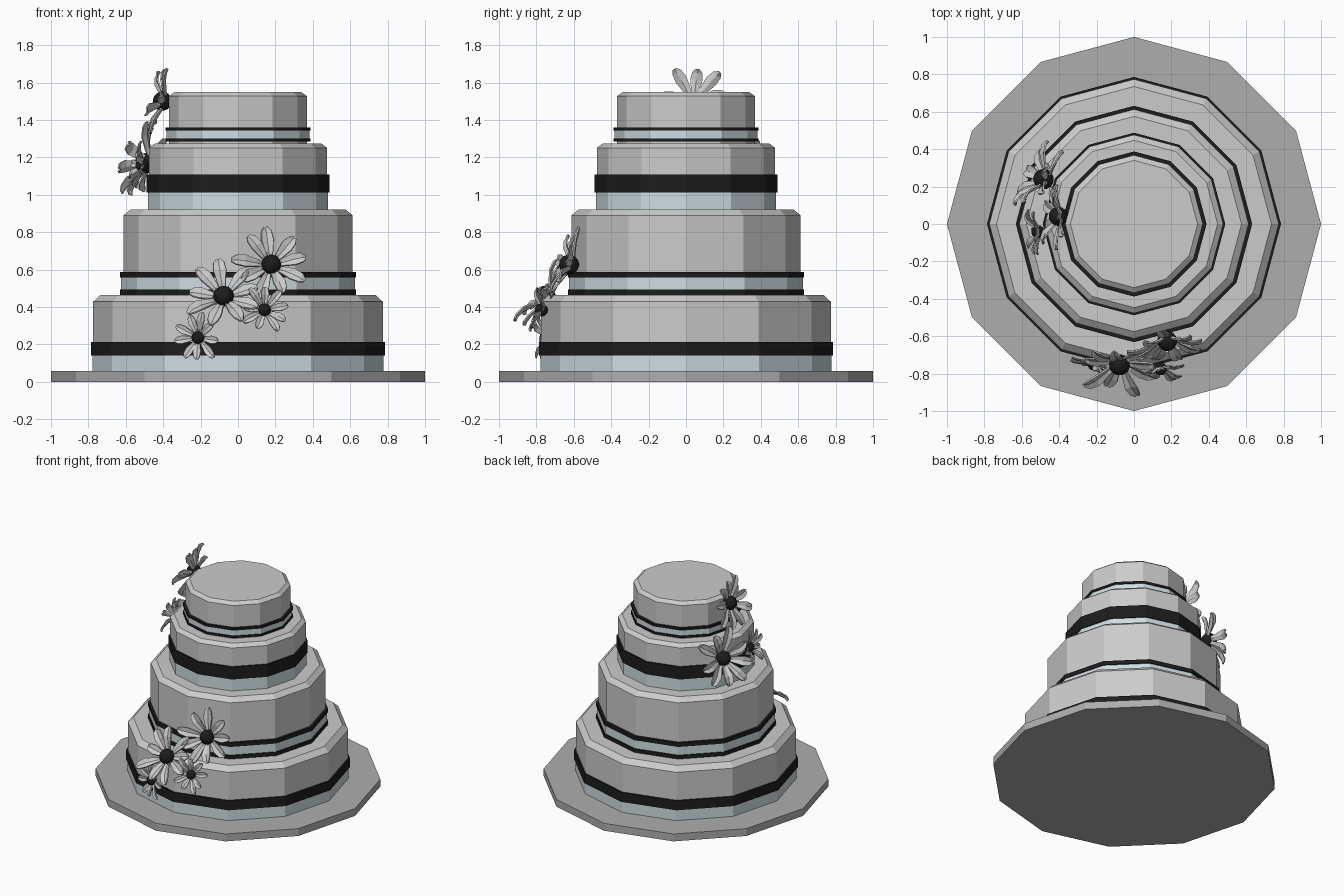
import bpy, bmesh, math, random
from mathutils import Vector, Matrix

if "Cube" in bpy.data.objects:
    bpy.data.objects.remove(bpy.data.objects["Cube"])

random.seed(4)
SIDES = 12


def material(name, rgb):
    m = bpy.data.materials.new(name)
    m.diffuse_color = (*rgb, 1)
    m.use_nodes = True
    m.node_tree.nodes["Principled BSDF"].inputs["Base Color"].default_value = m.diffuse_color
    return m


BLACK = material("black", (0.012, 0.012, 0.012))
BLUE = material("pale_blue", (0.62, 0.72, 0.75))
BOARD = material("board_grey", (0.42, 0.42, 0.42))


def finish(bm, name, mat=None):
    bmesh.ops.recalc_face_normals(bm, faces=bm.faces)
    me = bpy.data.meshes.new(name)
    bm.to_mesh(me)
    bm.free()
    ob = bpy.data.objects.new(name, me)
    bpy.context.collection.objects.link(ob)
    if mat:
        me.materials.append(mat)
    return ob


def lathe(name, profile, mat=None, ring=False):
    """Twelve-sided turned shape: capped solid, or a closed ring."""
    bm = bmesh.new()
    loops = []
    for r, z in profile:
        loops.append([bm.verts.new((r * math.cos(math.tau * k / SIDES),
                                    r * math.sin(math.tau * k / SIDES), z))
                      for k in range(SIDES)])
    pairs = list(zip(loops, loops[1:]))
    if ring:
        pairs.append((loops[-1], loops[0]))
    else:
        bm.faces.new(loops[0])
        bm.faces.new(loops[-1])
    for a, b in pairs:
        for k in range(SIDES):
            j = (k + 1) % SIDES
            bm.faces.new((a[k], a[j], b[j], b[k]))
    return finish(bm, name, mat)


def band(name, r_in, r_out, z0, z1, mat):
    lathe(name, [(r_in, z0), (r_out, z0), (r_out, z1), (r_in, z1)], mat, ring=True)


# Board
lathe("cake_board", [(1, 0), (1, 0.057)], BOARD)

# Tiers: radius, bottom, shoulder, top, top radius
tiers = [(0.774, 0.057, 0.428, 0.464, 0.735), (0.613, 0.464, 0.89, 0.92, 0.575),
         (0.477, 0.92, 1.25, 1.273, 0.447), (0.368, 1.273, 1.527, 1.548, 0.34)]
for i, (r, z0, z1, z2, rt) in enumerate(tiers):
    lathe(f"tier_{i + 1}", [(r, z0), (r, z1), (rt, z2)])

# Ribbons: tier index, bottom, top, how far it stands out, material
ribbons = [(0, 0.057, 0.14, 0.004, BLUE), (0, 0.14, 0.213, 0.012, BLACK),
           (1, 0.464, 0.492, 0.019, BLACK), (1, 0.492, 0.558, 0.012, BLUE),
           (1, 0.558, 0.588, 0.019, BLACK),
           (2, 0.92, 1.012, 0.004, BLUE), (2, 1.012, 1.108, 0.011, BLACK),
           (3, 1.285, 1.30, 0.02, BLACK), (3, 1.30, 1.343, 0.013, BLUE),
           (3, 1.343, 1.36, 0.02, BLACK)]
for i, z0, z1, out, mat in ribbons:
    r = tiers[i][0]
    band(f"tier_{i + 1}_ribbon", r - 0.01, r + out, z0, z1, mat)


def flower(name, centre, normal, size, turn):
    """Daisy of curved petals around a dark round heart."""
    pose = Matrix.Translation(centre) @ Vector(normal).to_track_quat('Z', 'Y').to_matrix().to_4x4()
    bm = bmesh.new()
    n = 9
    for k in range(n):
        length = size * (1.0 if k % 2 else 0.88) * random.uniform(0.92, 1.04)
        lift = random.uniform(0.08, 0.42)
        spin = Matrix.Rotation(turn + math.tau * k / n + random.uniform(-0.1, 0.1), 4, 'Z')
        rows = []
        # fraction of length, half width, height
        for t, w, h in [(0.1, 0.05, -0.06), (0.35, 0.1, 0.45), (0.65, 0.155, 0.9),
                        (0.88, 0.125, 1.0), (1.0, 0.05, 0.9)]:
            rows.append([bm.verts.new(spin @ Vector((t * length, s * w * size,
                         size * (h * lift + 0.045 * abs(s))))) for s in (-1, 0, 1)])
        for a, b in zip(rows, rows[1:]):
            for j in range(2):
                bm.faces.new((a[j], b[j], b[j + 1], a[j + 1]))
    petals = finish(bm, name + "_petals")
    petals.matrix_world = pose
    thick = petals.modifiers.new("thickness", 'SOLIDIFY')
    thick.thickness = 0.04 * size
    thick.offset = 0

    bm = bmesh.new()
    bmesh.ops.create_uvsphere(bm, u_segments=12, v_segments=8, radius=0.25 * size)
    heart = finish(bm, name + "_heart", BLACK)
    heart.matrix_world = pose @ Matrix.Translation((0, 0, 0.1 * size))


# Front spray
flower("front_flower_large_low", (-0.075, -0.735, 0.445), (-0.1, -0.8, 0.55), 0.225, 0.3)
flower("front_flower_large_high", (0.175, -0.605, 0.62), (0.12, -0.95, 0.3), 0.215, 0.9)
flower("front_flower_small_right", (0.14, -0.76, 0.38), (0.15, -0.95, 0.25), 0.14, 0.2)
flower("front_flower_small_left", (-0.21, -0.735, 0.235), (-0.27, -0.96, 0.1), 0.14, 0.6)

# Left spray
flower("side_flower_large_high", (-0.385, 0.04, 1.495), (-0.95, 0.05, 0.25), 0.205, 0.25)
flower("side_flower_large_low", (-0.465, 0.23, 1.165), (-0.85, 0.42, 0.25), 0.22, 0.5)
flower("side_flower_small", (-0.5, -0.04, 1.155), (-0.97, -0.1, 0.2), 0.14, 0.4)
